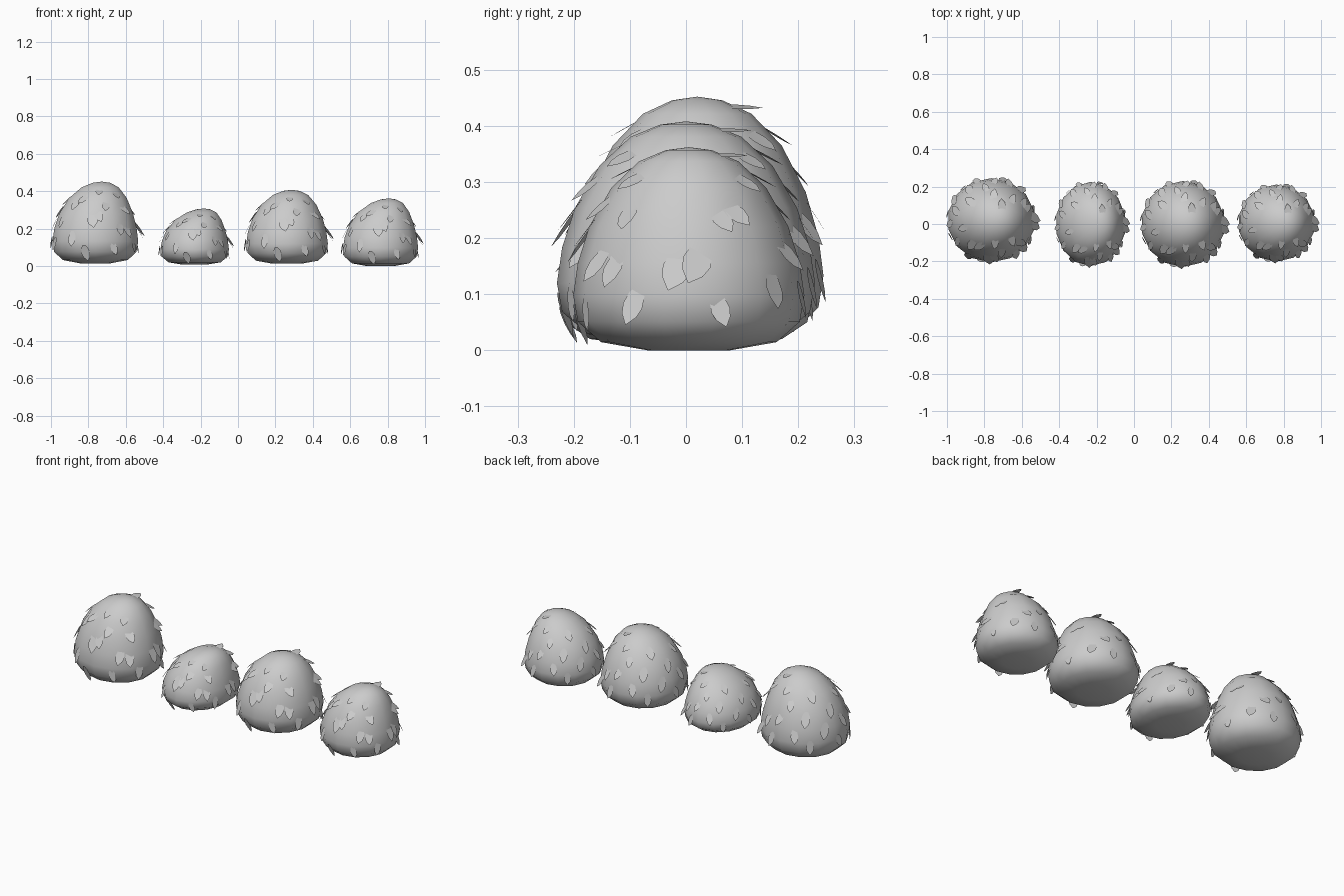
import bpy, bmesh, math, random
from mathutils import Vector

if "Cube" in bpy.data.objects:
    bpy.data.objects.remove(bpy.data.objects["Cube"])

# body profile: (radius fraction, height fraction)
PROFILE = [(0.36, 0.0), (0.76, 0.04), (0.96, 0.14), (1.0, 0.27), (0.96, 0.43),
           (0.86, 0.61), (0.67, 0.80), (0.43, 0.93), (0.2, 0.985)]
SIDES = 14
# leaf places: (compass angle in degrees, height fraction)
LEAVES = [(238, .30), (265, .54), (274, .58), (296, .18), (318, .40), (230, .72),
          (242, .78), (285, .70), (270, .87), (310, .83), (320, .66), (305, .42),
          (331, .22), (354, .40), (4, .43), (16, .20), (47, .30), (20, .64),
          (30, .67), (50, .82), (70, .95), (65, .47), (75, .25), (86, .52),
          (92, .84), (102, .69), (110, .35), (125, .55), (130, .22), (140, .79),
          (150, .41), (165, .62), (172, .25), (185, .46), (195, .76), (202, .24),
          (213, .50), (257, .13)]


def radius(h):
    pts = PROFILE + [(0.0, 1.0)]
    for (r0, h0), (r1, h1) in zip(pts, pts[1:]):
        if h <= h1:
            return r0 + (r1 - r0) * (h - h0) / (h1 - h0)
    return 0.0


def make_object(name, bm):
    mesh = bpy.data.meshes.new(name)
    bm.to_mesh(mesh)
    bm.free()
    ob = bpy.data.objects.new(name, mesh)
    bpy.context.collection.objects.link(ob)
    return ob


def bush(n, cx, cy, rx, ry, z0, z1, lean):
    height = z1 - z0

    def surf(a, h, r=None):
        r = radius(h) if r is None else r
        return Vector((cx + lean * h ** 4 + rx * r * math.cos(a),
                       cy + ry * r * math.sin(a), z0 + height * h))

    # rounded body
    bm = bmesh.new()
    rings = [[bm.verts.new(surf(2 * math.pi * (i + .5) / SIDES, h, r)) for i in range(SIDES)]
             for r, h in PROFILE]
    for low, up in zip(rings, rings[1:]):
        for i in range(SIDES):
            j = (i + 1) % SIDES
            bm.faces.new((low[i], low[j], up[j], up[i]))
    bm.faces.new(rings[0][::-1])
    top = bm.verts.new(surf(0, 1, 0))
    for i in range(SIDES):
        bm.faces.new((rings[-1][i], rings[-1][(i + 1) % SIDES], top))
    for f in bm.faces:
        f.smooth = True
    make_object(f"bush_body_{n}", bm)

    # hanging leaves, tips lifted off the surface
    random.seed(5)
    bm = bmesh.new()
    size = (rx + ry + height) / 0.8
    for deg, h in LEAVES:
        a = math.radians(deg)
        p = surf(a, h)
        down = (surf(a, max(h - .06, 0)) - surf(a, min(h + .06, 1))).normalized()
        side = (surf(a + .05, h) - surf(a - .05, h)).normalized()
        nrm = down.cross(side).normalized()
        if nrm.dot(p - Vector((cx, cy, z0 + height * .4))) < 0:
            nrm = -nrm
        tilt = math.radians(17 + 7 * math.cos(a))
        twist = random.uniform(-.4, .4)
        d = (down * math.cos(twist) + side * math.sin(twist)).normalized()
        s = nrm.cross(d).normalized()
        d = d * math.cos(tilt) + nrm * math.sin(tilt)
        big = 1.35 if deg in (354, 4, 265) else random.uniform(.85, 1.1)
        length, w = .075 * size * big, .02 * size * big
        outline = [(-.5, .35), (-.3, .8), (0, 1), (.25, .75), (.5, 0),
                   (.25, -.75), (0, -1), (-.3, -.8), (-.5, -.35)]
        bm.faces.new([bm.verts.new(p + nrm * .004 + d * (u * length) + s * (v * w))
                      for u, v in outline])
    make_object(f"bush_leaves_{n}", bm)


# row of four bushes: centre, half widths, bottom, top, lean of the peak
bush(1, -0.763, 0.02, 0.235, 0.225, 0.015, 0.452, 0.035)
bush(2, -0.232, 0.0, 0.188, 0.225, 0.008, 0.308, 0.05)
bush(3, 0.262, 0.0, 0.224, 0.23, 0.013, 0.408, 0.025)
bush(4, 0.762, 0.005, 0.206, 0.206, 0.0, 0.362, 0.045)
